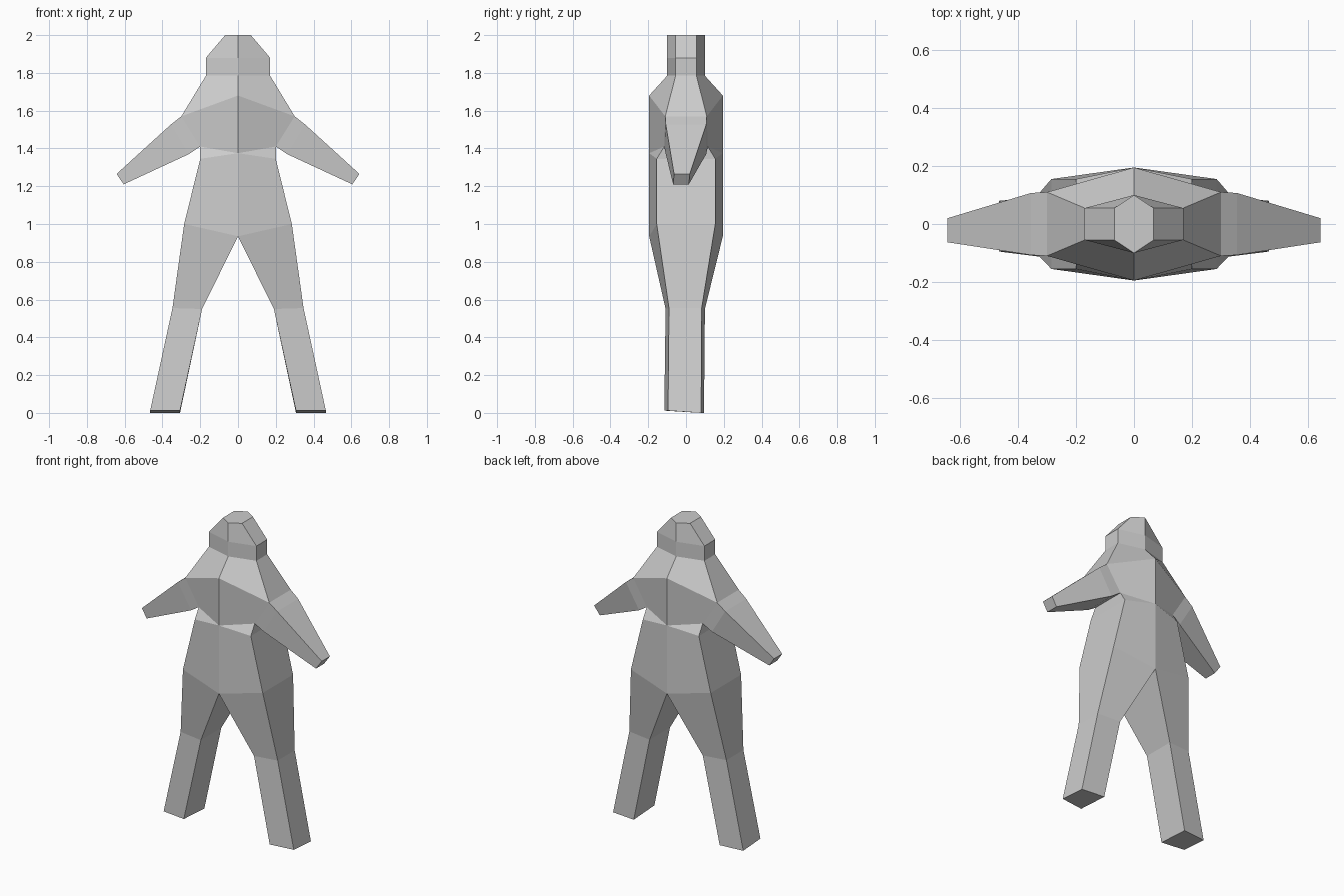
import bpy, bmesh

if "Cube" in bpy.data.objects:
    bpy.data.objects.remove(bpy.data.objects["Cube"])

bm = bmesh.new()


def loft(rings, side, closed, skip=()):
    """Bridge successive rings of points; side = 1 or -1 mirrors in x."""
    rows = [[bm.verts.new((side * x, y, z)) for x, y, z in r] for r in rings]
    n = len(rows[0])
    for i, (a, b) in enumerate(zip(rows, rows[1:])):
        for j in range(n if closed else n - 1):
            if (i, j) not in skip:
                k = (j + 1) % n
                bm.faces.new((a[j], a[k], b[k], b[j]))
    return rows


def half_ring(cy, cz, x, y, z):
    """Half section: front centre, front side, back side, back centre."""
    return [(0, -cy, cz), (x, -y, z), (x, y, z), (0, cy, cz)]


def limb_ring(outer, inner):
    """Four-sided limb section; each edge is (x, front y, back y, z)."""
    (ax, af, ab, az), (bx, bf, bb, bz) = outer, inner
    return [(bx, bf, bz), (ax, af, az), (ax, ab, az), (bx, bb, bz)]


# head and torso sections from the crown down to the hips
trunk = [half_ring(*s) for s in (
    (0.10, 2.00, 0.068, 0.055, 2.00),
    (0.10, 1.88, 0.17, 0.055, 1.88),
    (0.10, 1.785, 0.17, 0.055, 1.785),
    (0.195, 1.68, 0.30, 0.11, 1.57),
    (0.195, 1.375, 0.20, 0.115, 1.41),
    (0.195, 1.375, 0.20, 0.155, 1.345),
    (0.195, 0.935, 0.285, 0.155, 1.00),
)]

# arm: armhole, upper arm, hand
arm = [limb_ring(*s) for s in (
    ((0.30, -0.11, 0.11, 1.57), (0.20, -0.115, 0.115, 1.41)),
    ((0.355, -0.107, 0.107, 1.527), (0.26, -0.107, 0.107, 1.37)),
    ((0.643, -0.063, 0.02, 1.265), (0.605, -0.068, 0.015, 1.21)),
)]

# leg: starts on the hip section, then knee and foot
leg = [trunk[-1]] + [limb_ring(*s) for s in (
    ((0.347, -0.09, 0.083, 0.555), (0.19, -0.108, 0.10, 0.55)),
    ((0.465, -0.095, 0.08, 0.005), (0.307, -0.115, 0.095, 0.005)),
)]
leg[-1] = [(x, y, 0.012 if y < 0 else 0.0) for x, y, z in leg[-1]]

for side in (1, -1):
    # the side panel between shoulder and armpit stays open for the arm
    rows = loft(trunk, side, False, skip={(3, 1)})
    bm.faces.new(rows[0])
    for limb in (arm, leg):
        bm.faces.new(loft(limb, side, True)[-1])

# weld the parts into one skin
bmesh.ops.remove_doubles(bm, verts=bm.verts, dist=0.001)
bmesh.ops.recalc_face_normals(bm, faces=bm.faces)
mesh = bpy.data.meshes.new("figure_body")
bm.to_mesh(mesh)
bm.free()
bpy.context.collection.objects.link(bpy.data.objects.new("figure_body", mesh))
